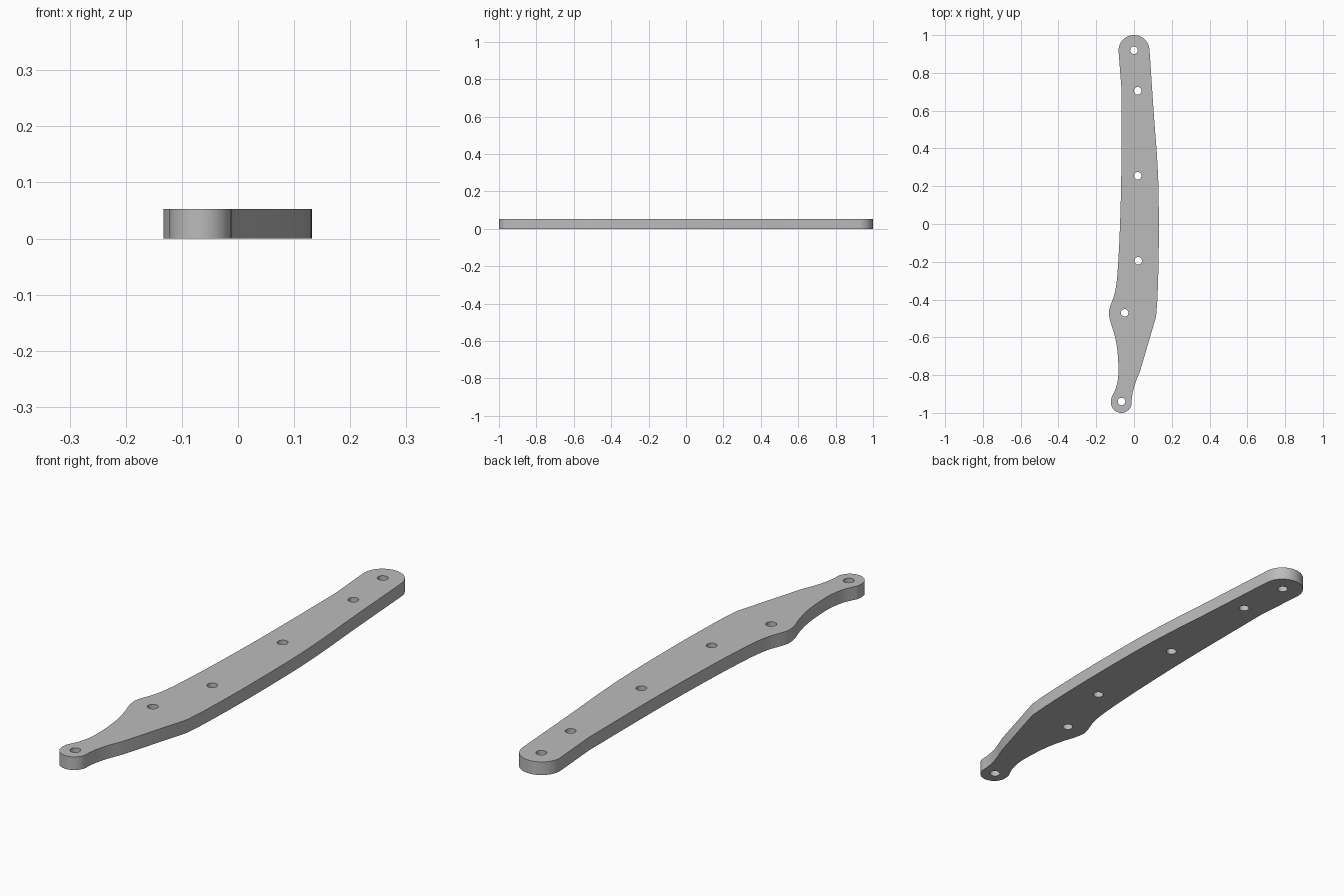
import bpy, bmesh, math
from mathutils import Vector

if "Cube" in bpy.data.objects:
    bpy.data.objects.remove(bpy.data.objects["Cube"])

THICK = 0.053
HOLE_R = 0.02


def arc(cx, cy, r, start, end, n=24):
    """Points along a circular arc, angles in degrees."""
    angles = [math.radians(start + (end - start) * i / n) for i in range(n + 1)]
    return [Vector((cx + r * math.cos(a), cy + r * math.sin(a), 0)) for a in angles]


def smooth(points, steps=8):
    """Smooth curve through the given points, end points included."""
    p = [Vector((x, y, 0)) for x, y in points]
    p = [2 * p[0] - p[1]] + p + [2 * p[-1] - p[-2]]
    out = []
    for a, b, c, d in zip(p, p[1:], p[2:], p[3:]):
        for i in range(steps):
            t = i / steps
            out.append(0.5 * (2 * b + (c - a) * t + (2 * a - 5 * b + 4 * c - d) * t ** 2
                              + (3 * b - a - 3 * c + d) * t ** 3))
    return out + [p[-2]]


# Outline, clockwise from the wide end
left_edge = smooth([(0.083, 0.91), (0.105, 0.58), (0.121, 0.37), (0.13, 0.17),
                    (0.131, -0.13), (0.125, -0.37), (0.117, -0.49)])
left_neck = smooth([(0.032, -0.78), (0.008, -0.84), (-0.006, -0.89), (-0.012, -0.93)])
small_end = arc(-0.067, -0.945, 0.055, 0, -180)
right_edge = smooth([(-0.12, -0.92), (-0.095, -0.865), (-0.083, -0.80), (-0.084, -0.72),
                     (-0.092, -0.64), (-0.108, -0.57), (-0.127, -0.51), (-0.133, -0.466),
                     (-0.124, -0.43), (-0.102, -0.365), (-0.088, -0.265), (-0.075, -0.03),
                     (-0.067, 0.29), (-0.066, 0.71)])
wide_end = arc(0, 0.918, 0.082, 180, 0, 32)
outline = left_edge + left_neck + small_end + right_edge + wide_end

# Bolt holes
hole_centres = [(0, 0.92), (0.02, 0.705), (0.02, 0.255),
                (0.022, -0.195), (-0.05, -0.47), (-0.066, -0.94)]
holes = [arc(x, y, HOLE_R, 0, 360)[:-1] for x, y in hole_centres]

# Fill the pierced profile and extrude it
bm = bmesh.new()
for loop in [outline] + holes:
    verts = [bm.verts.new(p) for p in loop]
    for a, b in zip(verts, verts[1:] + verts[:1]):
        bm.edges.new((a, b))
bmesh.ops.remove_doubles(bm, verts=bm.verts[:], dist=0.0005)
bmesh.ops.triangle_fill(bm, use_beauty=True, edges=bm.edges[:], normal=(0, 0, 1))
top = bmesh.ops.extrude_face_region(bm, geom=bm.faces[:], use_keep_orig=True)
top_verts = [g for g in top["geom"] if isinstance(g, bmesh.types.BMVert)]
bmesh.ops.translate(bm, verts=top_verts, vec=(0, 0, THICK))
bmesh.ops.recalc_face_normals(bm, faces=bm.faces[:])
mesh = bpy.data.meshes.new("pierced_arm_plate")
bm.to_mesh(mesh)
bm.free()
plate = bpy.data.objects.new("pierced_arm_plate", mesh)
bpy.context.collection.objects.link(plate)

# Plain grey material
grey = bpy.data.materials.new("plain_grey")
grey.use_nodes = True
colour = (0.5, 0.5, 0.5, 1)
grey.diffuse_color = colour
grey.node_tree.nodes["Principled BSDF"].inputs["Base Color"].default_value = colour
mesh.materials.append(grey)

# Smooth walls with crisp rims
bpy.ops.object.select_all(action="DESELECT")
plate.select_set(True)
bpy.context.view_layer.objects.active = plate
bpy.ops.object.shade_smooth_by_angle(angle=math.radians(30))
